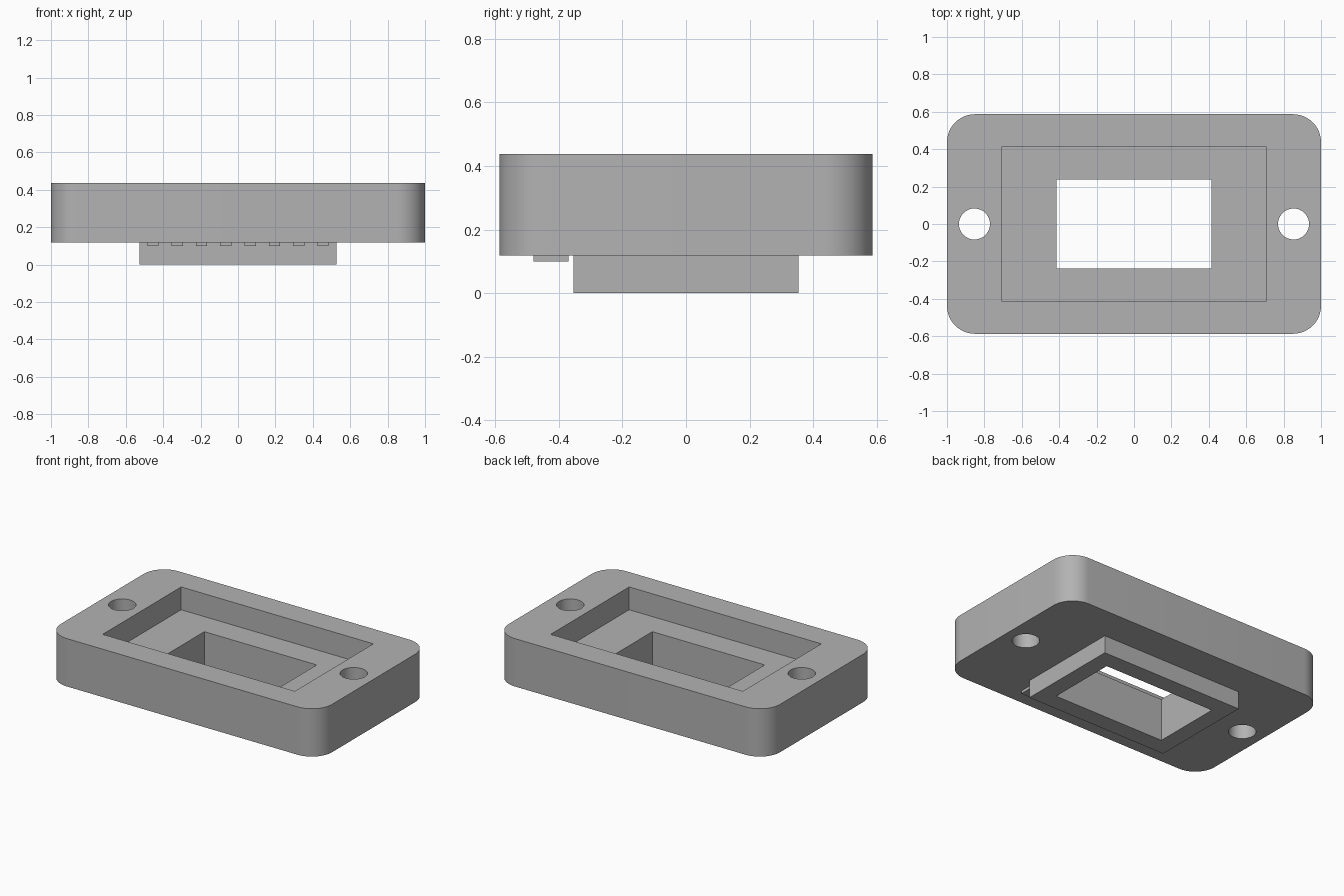
import bpy
import bmesh
import math

if "Cube" in bpy.data.objects:
    bpy.data.objects.remove(bpy.data.objects["Cube"], do_unlink=True)

# One plain grey plastic for everything
grey = bpy.data.materials.new("plain_grey")
grey.use_nodes = True
grey.diffuse_color = (0.45, 0.45, 0.45, 1)
grey.node_tree.nodes["Principled BSDF"].inputs["Base Color"].default_value = (0.45, 0.45, 0.45, 1)


def prism(name, outline, z0, z1):
    """Extrude a flat outline from z0 to z1."""
    bm = bmesh.new()
    base = bm.faces.new([bm.verts.new((x, y, z0)) for x, y in outline])
    top = bmesh.ops.extrude_face_region(bm, geom=[base])["geom"]
    bmesh.ops.translate(bm, vec=(0, 0, z1 - z0),
                        verts=[v for v in top if isinstance(v, bmesh.types.BMVert)])
    bmesh.ops.recalc_face_normals(bm, faces=bm.faces)
    mesh = bpy.data.meshes.new(name)
    bm.to_mesh(mesh)
    bm.free()
    mesh.materials.append(grey)
    obj = bpy.data.objects.new(name, mesh)
    bpy.context.collection.objects.link(obj)
    return obj


def rectangle(hx, hy, cx=0, cy=0):
    return [(cx - hx, cy - hy), (cx + hx, cy - hy), (cx + hx, cy + hy), (cx - hx, cy + hy)]


def rounded_rectangle(hx, hy, r, steps=12):
    points = []
    for i, (sx, sy) in enumerate([(1, 1), (-1, 1), (-1, -1), (1, -1)]):
        for k in range(steps + 1):
            a = math.pi / 2 * (i + k / steps)
            points.append((sx * (hx - r) + r * math.cos(a), sy * (hy - r) + r * math.sin(a)))
    return points


def circle(r, cx, steps=48):
    return [(cx + r * math.cos(2 * math.pi * k / steps), r * math.sin(2 * math.pi * k / steps))
            for k in range(steps)]


def combine(target, other, operation):
    """Apply a boolean to the target and drop the helper."""
    mod = target.modifiers.new("cut", "BOOLEAN")
    mod.operation = operation
    mod.solver = "EXACT"
    mod.object = other
    bpy.context.view_layer.objects.active = target
    bpy.ops.object.modifier_apply(modifier=mod.name)
    bpy.data.objects.remove(other, do_unlink=True)


# Rounded plate with a smaller rectangular boss below
BOTTOM, FLOOR, TOP = 0.118, 0.285, 0.437
plate = prism("frame_plate", rounded_rectangle(1, 0.587, 0.15), BOTTOM, TOP)
combine(plate, prism("boss", rectangle(0.527, 0.354), 0, 0.2), "UNION")

# Pocket, window and the two screw holes
combine(plate, prism("pocket_cutter", rectangle(0.708, 0.413), FLOOR, 0.6), "DIFFERENCE")
combine(plate, prism("window_cutter", rectangle(0.414, 0.237), -0.1, 0.5), "DIFFERENCE")
for side in (-1, 1):
    combine(plate, prism("hole_cutter", circle(0.083, side * 0.853), -0.1, 0.6), "DIFFERENCE")

bpy.ops.object.select_all(action="DESELECT")
plate.select_set(True)
bpy.context.view_layer.objects.active = plate
bpy.ops.object.shade_smooth_by_angle(angle=math.radians(30))

# Row of plain raised ribs under the front edge
for i in range(8):
    prism("underside_rib", rectangle(0.03, 0.055, -0.455 + 0.13 * i, -0.425), 0.099, BOTTOM + 0.002)
